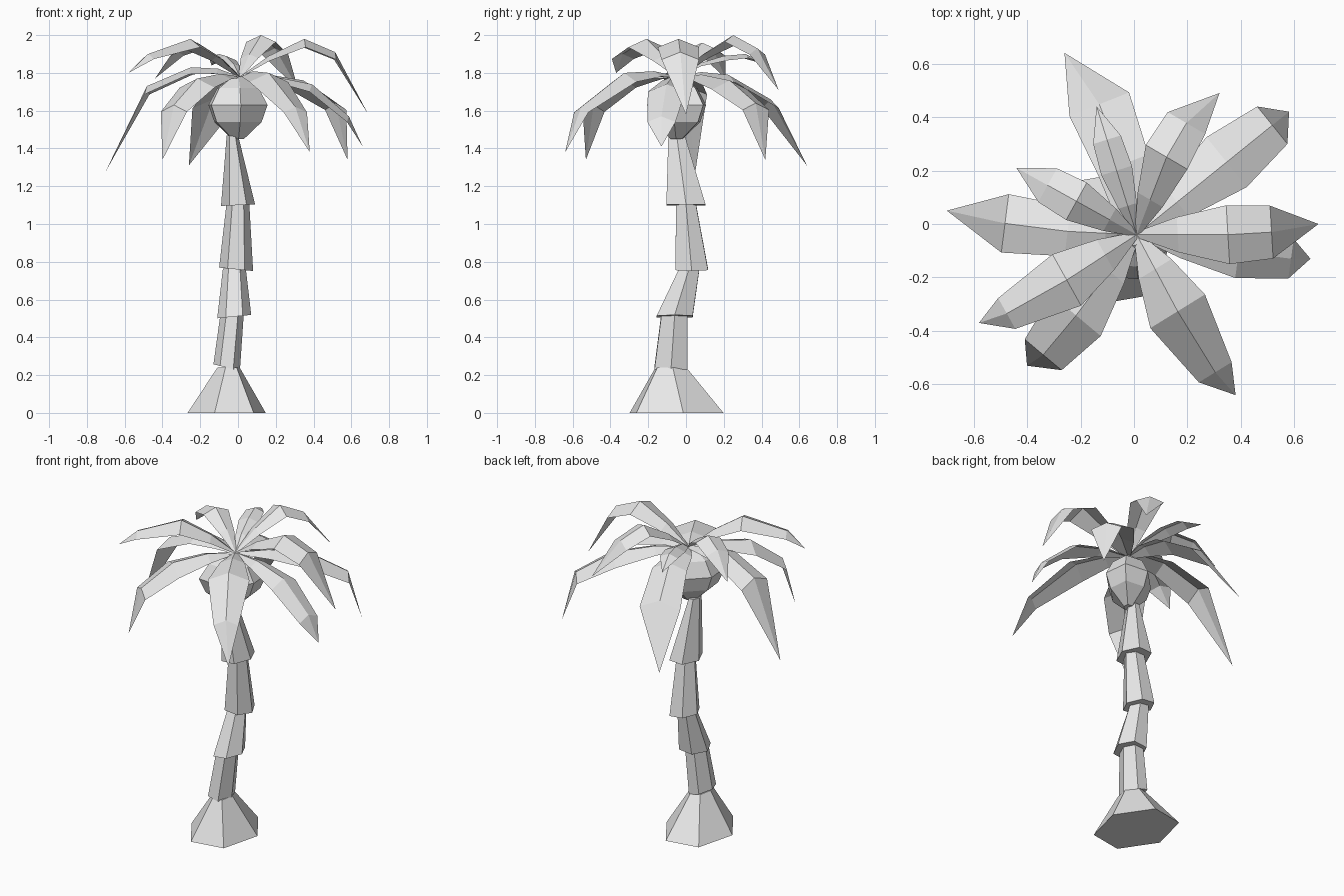
import bpy, bmesh, math
from mathutils import Vector, Matrix

cube = bpy.data.objects.get("Cube")
if cube:
    bpy.data.objects.remove(cube, do_unlink=True)

colour = (0.8, 0.8, 0.8, 1)
grey = bpy.data.materials.new("light grey")
grey.use_nodes = True
grey.diffuse_color = colour
grey.node_tree.nodes["Principled BSDF"].inputs["Base Color"].default_value = colour


def finish(name, bm):
    """Turn the bmesh into a flat-shaded object in the single colour."""
    mesh = bpy.data.meshes.new(name)
    bm.to_mesh(mesh)
    bm.free()
    mesh.materials.append(grey)
    obj = bpy.data.objects.new(name, mesh)
    bpy.context.collection.objects.link(obj)


def add_ring(bm, centre, width, depth, tilt=0, turn=0):
    """Six-sided ring, leaning along x and spun about z."""
    spin = Matrix.Rotation(turn, 3, "Z")
    ring = []
    for i in range(6):
        angle = math.radians(60 * i)
        offset = spin @ Vector((width * math.cos(angle), depth * math.sin(angle), 0))
        offset.z = -tilt * offset.x
        ring.append(bm.verts.new(Vector(centre) + offset))
    return ring


def skin(name, bm, rings):
    """Join the rings with quads and cap both ends."""
    for low, high in zip(rings, rings[1:]):
        for i in range(6):
            j = (i + 1) % 6
            bm.faces.new((low[i], low[j], high[j], high[i]))
    bm.faces.new(reversed(rings[0]))
    bm.faces.new(rings[-1])
    finish(name, bm)


def trunk_section(name, bottom, bottom_size, top, top_size, tilt=0, turn=0):
    bm = bmesh.new()
    skin(name, bm, [add_ring(bm, bottom, *bottom_size, tilt, turn),
                    add_ring(bm, top, *top_size, tilt, turn)])


def frond(name, tip, mid_height, bend_height, width, habit, bow=0):
    """Folded leaf sheet that arches from the crown out to a pointed tip."""
    mid, bend, mid_width, bend_width = habit
    tip = Vector(tip)
    side = Vector((crown.y - tip.y, tip.x - crown.x, 0)).normalized()

    # Ridge stations, with the stalk station halfway to the middle one
    middle = crown.lerp(tip, mid) + side * bow
    middle.z = mid_height
    shoulder = crown.lerp(tip, bend) + side * bow
    shoulder.z = bend_height
    stalk = crown.lerp(middle, 0.45)
    stalk.z += 0.02
    ridge = (crown, stalk, middle, shoulder)
    spread = (0.1, 0.6, mid_width, bend_width)

    bm = bmesh.new()
    rows = []
    for point, share in zip(ridge, spread):
        edge = side * width * share
        fall = Vector((0, 0, width * share * 0.4))
        rows.append([bm.verts.new(p) for p in (point + edge - fall, point, point - edge - fall)])
    point = bm.verts.new(tip)
    for k in range(2):
        for inner, outer in zip(rows, rows[1:]):
            bm.faces.new((inner[k], inner[k + 1], outer[k + 1], outer[k]))
        bm.faces.new((rows[-1][k], rows[-1][k + 1], point))
    finish(name, bm)


# Root mound and the overlapping, flared trunk sections
trunk_section("root_mound", (-.06, -.05, 0), (.21, .27), (-.05, -.08, .24), (.06, .09), turn=.17)
trunk_section("trunk_lower", (-.06, -.08, .24), (.07, .1), (-.03, -.06, .53), (.06, .08), .25)
trunk_section("trunk_middle", (-.02, -.06, .51), (.09, .11), (-.02, .02, .77), (.06, .06), -.1)
trunk_section("trunk_upper", (-.01, .03, .76), (.09, .1), (0, 0, 1.11), (.06, .06), .1)
trunk_section("trunk_top", (0, 0, 1.1), (.09, .12), (-.03, -.05, 1.47), (.03, .05), -.05)

# Crown bulb, longer along one diagonal
bulb = bmesh.new()
bulb_rings = []
for height, size in ((1.45, .04), (1.54, .16), (1.63, .2), (1.72, .14), (1.78, .04)):
    bulb_rings.append(add_ring(bulb, (0, -.05, height), size, size * .7, turn=math.pi / 4))
skin("crown_bulb", bulb, bulb_rings)

# Growth habits: ridge positions of middle and shoulder, then their width shares
blunt = (.59, .89, 1, .75)
arched = (.5, .74, 1, .9)
slender = (.46, .84, 1, .6)
broad_ended = (.36, .69, .85, 1)

# Fronds: tip, middle height, shoulder height, half width, habit, sideways bow
crown = Vector((.01, -.04, 1.78))
frond("frond_right_high", (.69, 0, 1.58), 1.98, 1.91, .11, arched, -.02)
frond("frond_right_low", (.66, -.13, 1.41), 1.74, 1.57, .1, blunt, -.01)
frond("frond_back_right_low", (.58, .42, 1.34), 1.76, 1.64, .12, blunt)
frond("frond_back_right_high", (.32, .49, 1.71), 2, 1.93, .09, arched, .05)
frond("frond_front_right", (.38, -.64, 1.38), 1.8, 1.62, .12, slender, -.02)
frond("frond_front_left", (-.4, -.53, 1.34), 1.77, 1.63, .12, blunt, .02)
frond("frond_left_high", (-.58, -.37, 1.8), 1.98, 1.9, .11, slender, .02)
frond("frond_left_low", (-.7, .05, 1.28), 1.83, 1.73, .11, broad_ended, .02)
frond("frond_back_left_high", (-.44, .21, 1.77), 1.96, 1.92, .08, arched)
frond("frond_back_low", (-.26, .64, 1.31), 1.79, 1.66, .12, broad_ended, -.05)
frond("frond_back_high", (-.14, .44, 1.84), 1.89, 1.9, .06, arched)
